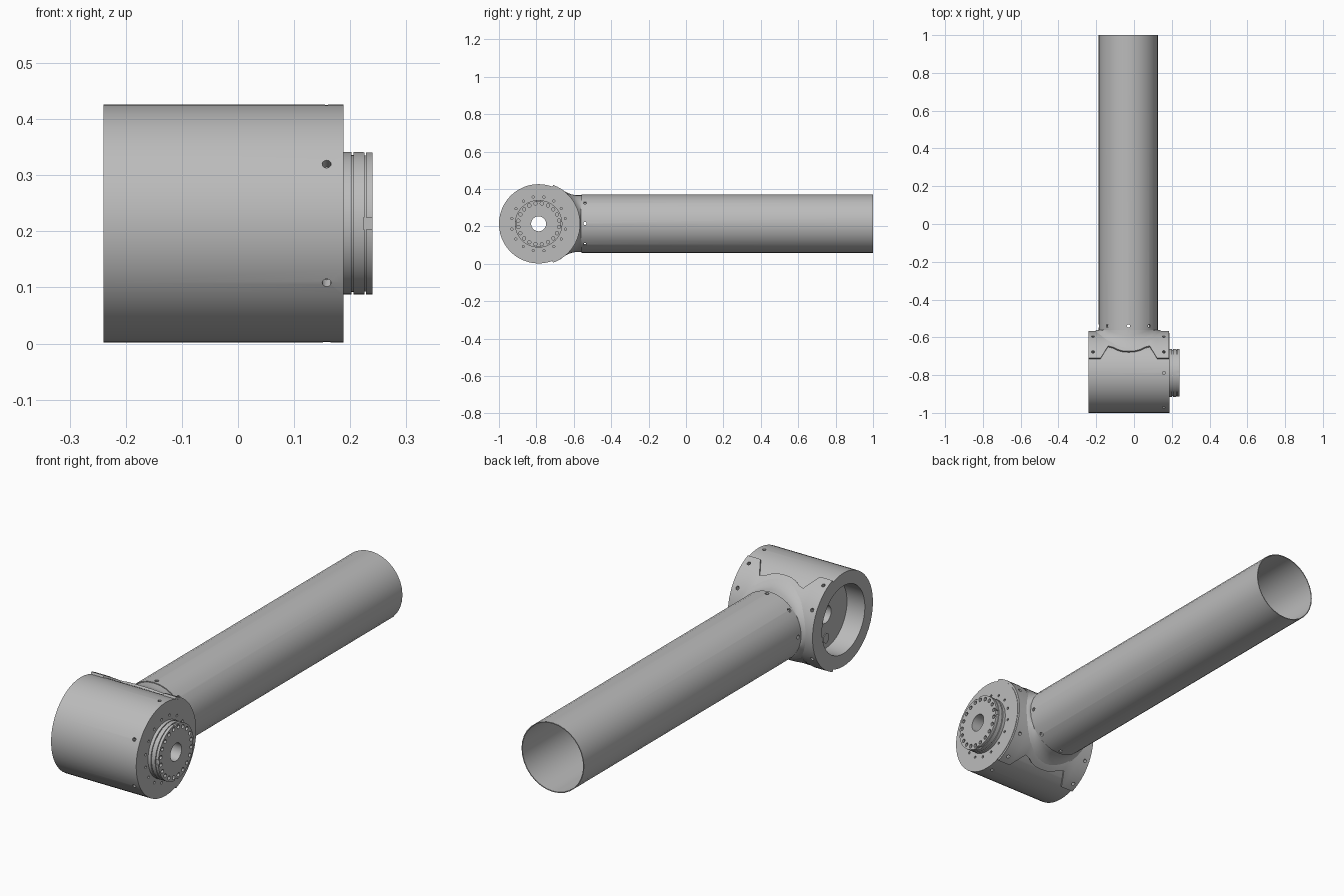
import bpy, bmesh
from math import sin, cos, pi, radians, sqrt
from mathutils import Vector, Matrix

if "Cube" in bpy.data.objects:
    bpy.data.objects.remove(bpy.data.objects["Cube"])

grey = bpy.data.materials.new("light grey metal")
grey.use_nodes = True
grey.diffuse_color = (0.5, 0.5, 0.5, 1)
grey.node_tree.nodes["Principled BSDF"].inputs["Base Color"].default_value = (0.5, 0.5, 0.5, 1)

HUB = Vector((0, -0.788, 0.214))       # joint axis, along x
TUBE = Vector((-0.03, 0, 0.215))       # arm axis, along y
HOUSING_R, SADDLE_R, TUBE_R = 0.212, 0.222, 0.157


def make(name, bm):
    mesh = bpy.data.meshes.new(name)
    bm.to_mesh(mesh)
    bm.free()
    obj = bpy.data.objects.new(name, mesh)
    bpy.context.collection.objects.link(obj)
    mesh.materials.append(grey)
    return obj


def activate(obj):
    bpy.ops.object.select_all(action='DESELECT')
    obj.select_set(True)
    bpy.context.view_layer.objects.active = obj


def smooth(obj):
    activate(obj)
    bpy.ops.object.shade_smooth_by_angle(angle=radians(30))


def around_x(u, r, a):
    return HUB + Vector((u, r * cos(a), r * sin(a)))


def around_y(u, r, a):
    return TUBE + Vector((r * cos(a), u, r * sin(a)))


def lathe(name, place, profile, sides):
    """Turn a closed (along, radius) profile; profile is a function of the angle."""
    bm = bmesh.new()
    rings = []
    for k in range(sides):
        a = 2 * pi * k / sides
        rings.append([bm.verts.new(place(u, r, a)) for u, r in profile(a)])
    n = len(rings[0])
    for k in range(sides):
        p, q = rings[k], rings[(k + 1) % sides]
        for j in range(n):
            bm.faces.new((p[j], p[(j + 1) % n], q[(j + 1) % n], q[j]))
    bmesh.ops.recalc_face_normals(bm, faces=bm.faces)
    return make(name, bm)


def add_peg(bm, centre, direction, radius, length, sides=12):
    turn = Vector(direction).to_track_quat('Z', 'Y').to_matrix().to_4x4()
    bmesh.ops.create_cone(bm, cap_ends=True, segments=sides, radius1=radius, radius2=radius,
                          depth=length, matrix=Matrix.Translation(centre) @ turn)


def cut(cutter, *targets):
    cutter.hide_render = True
    for obj in targets:
        activate(obj)
        mod = obj.modifiers.new("holes", 'BOOLEAN')
        mod.operation, mod.solver, mod.object = 'DIFFERENCE', 'EXACT', cutter
        bpy.ops.object.modifier_apply(modifier=mod.name)
    bpy.data.objects.remove(cutter)


# Joint housing: drum with an open recess on one side and an axle hole
housing = lathe("joint_housing", around_x, lambda a: [
    (-0.24, 0.154), (-0.24, HOUSING_R), (0.188, HOUSING_R),
    (0.188, 0.04), (-0.15, 0.04), (-0.15, 0.154)], 48)

# Output flange with two thin grooves
R, G = 0.127, 0.122
flange = lathe("output_flange", around_x, lambda a: [
    (0.188, 0.04), (0.188, R), (0.202, R), (0.202, G), (0.206, G), (0.206, R),
    (0.225, R), (0.225, G), (0.228, G), (0.228, R), (0.24, R), (0.24, 0.04)], 48)

# Saddle plate wrapped round the back of the housing, with shaped upper and lower edges
EDGE = [(0, 59), (0.03, 58.5), (0.06, 56), (0.085, 52), (0.11, 50), (0.15, 69.5), (0.213, 69.5)]
MID = -0.027
columns = [(MID - d, t) for d, t in reversed(EDGE)] + [(MID + d, t) for d, t in EDGE[1:]]
bm = bmesh.new()
STEPS = 24
grid = [[bm.verts.new(around_x(x, SADDLE_R, radians(t) * (2 * j / STEPS - 1)))
         for j in range(STEPS + 1)] for x, t in columns]
for p, q in zip(grid, grid[1:]):
    for j in range(STEPS):
        bm.faces.new((p[j], p[j + 1], q[j + 1], q[j]))
saddle = make("saddle_plate", bm)
activate(saddle)
solid = saddle.modifiers.new("thickness", 'SOLIDIFY')
solid.thickness, solid.offset = 0.013, -1
bpy.ops.object.modifier_apply(modifier=solid.name)


# Collar: flares out of the saddle and slides inside the arm tube
def collar_profile(a):
    def on_saddle(r, lift):
        y = HUB.y + sqrt(SADDLE_R ** 2 - (r * sin(a)) ** 2) + lift
        return (min(y, -0.561), r)
    return [on_saddle(0.18, -0.003), on_saddle(0.166, 0.005), on_saddle(0.157, 0.016),
            on_saddle(0.152, 0.035), (-0.52, 0.152), (-0.52, 0.145), (-0.6, 0.145)]


collar = lathe("tube_collar", around_y, collar_profile, 48)

# Arm tube: long thin-walled pipe
tube = lathe("arm_tube", around_y, lambda a: [
    (-0.56, TUBE_R), (1, TUBE_R), (1, 0.153), (-0.56, 0.153)], 32)

# Screw holes through the tube and collar
bm = bmesh.new()
for k in range(8):
    a = k * pi / 4
    add_peg(bm, around_y(-0.54, 0.15, a), (cos(a), 0, sin(a)), 0.009, 0.04)
cut(make("tube_hole_cutter", bm), tube, collar)

# Screw holes in the housing and the saddle ears
bm = bmesh.new()
spots = [(0.158, t) for t in (90, 150, 210, 270)]
spots += [(x, t) for x in (-0.217, 0.158) for t in (-60, -30, 30, 60)]
for x, t in spots:
    a = radians(t)
    add_peg(bm, around_x(x, SADDLE_R - 0.01, a), (0, cos(a), sin(a)), 0.008, 0.05)
cut(make("housing_hole_cutter", bm), housing, saddle)

# Small holes in the housing face around the flange
bm = bmesh.new()
for k in range(16):
    add_peg(bm, around_x(0.188, 0.146, 2 * pi * (k + 0.5) / 16), (1, 0, 0), 0.006, 0.03)
cut(make("face_hole_cutter", bm), housing)

# Bolt circle and four rim notches in the flange
bm = bmesh.new()
for k in range(20):
    add_peg(bm, around_x(0.24, 0.11, 2 * pi * (k + 0.5) / 20), (1, 0, 0), 0.009, 0.04)
for k in range(4):
    a = k * pi / 2
    bmesh.ops.create_cube(bm, size=1, matrix=Matrix.Translation(around_x(0.235, R, a))
                          @ Matrix.Rotation(a, 4, 'X') @ Matrix.Diagonal((0.022, 0.014, 0.022, 1)))
cut(make("flange_cutter", bm), flange)

# Hexagonal nut on the recess floor
bm = bmesh.new()
add_peg(bm, around_x(-0.137, 0.108, -pi / 2), (1, 0, 0), 0.024, 0.034, 6)
nut = make("recess_nut", bm)

for part in (housing, flange, saddle, collar, tube):
    smooth(part)
